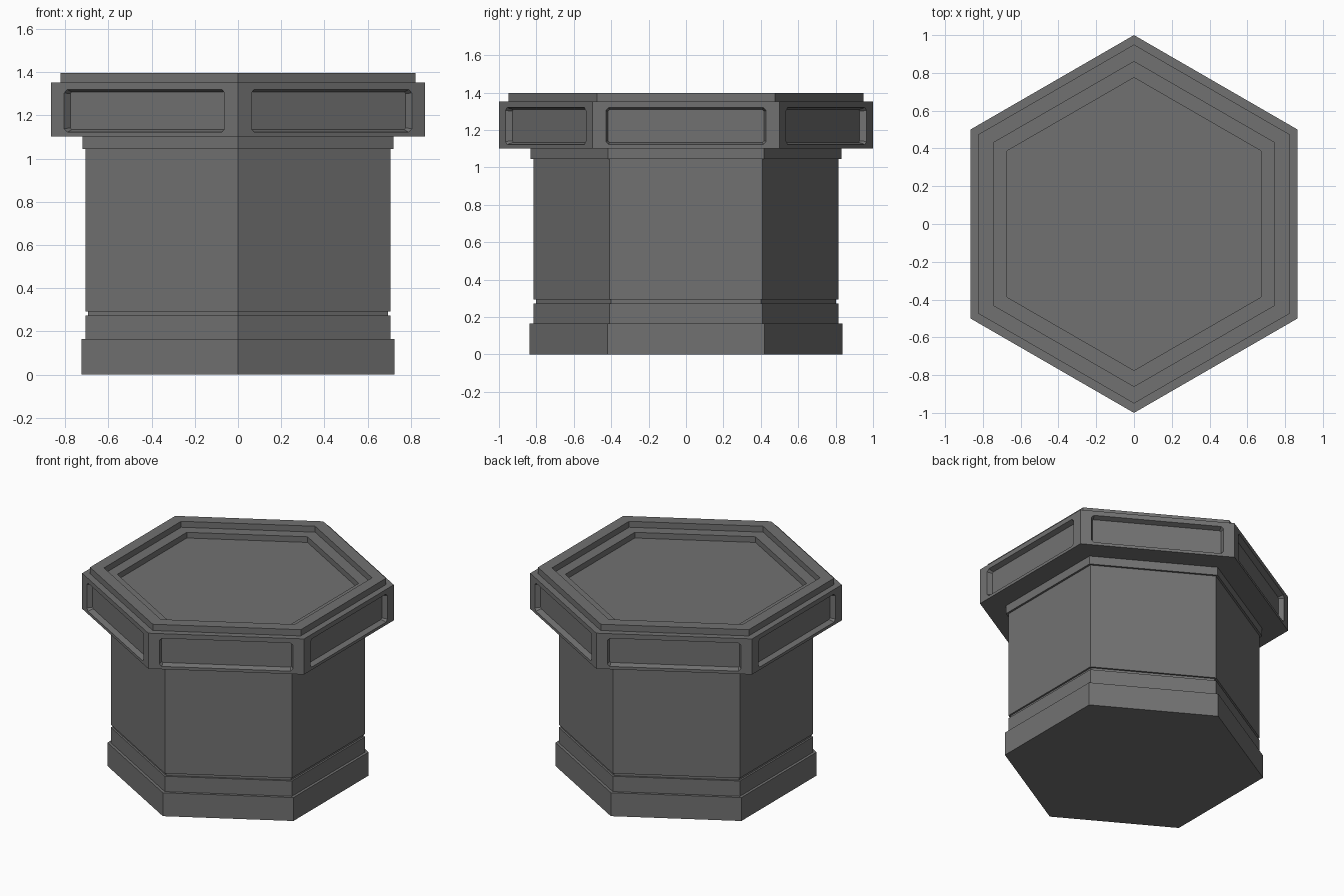
import bpy, bmesh
from math import radians, cos, sin
from mathutils import Matrix, Vector

if "Cube" in bpy.data.objects:
    bpy.data.objects.remove(bpy.data.objects["Cube"])

APOTHEM = cos(radians(30))

# Dark grey stone
stone = bpy.data.materials.new("dark_stone")
stone.diffuse_color = (0.167, 0.167, 0.167, 1)
stone.use_nodes = True
stone.node_tree.nodes["Principled BSDF"].inputs["Base Color"].default_value = stone.diffuse_color


def make_object(name, bm):
    bmesh.ops.recalc_face_normals(bm, faces=bm.faces)
    mesh = bpy.data.meshes.new(name)
    bm.to_mesh(mesh)
    bm.free()
    mesh.materials.append(stone)
    obj = bpy.data.objects.new(name, mesh)
    bpy.context.collection.objects.link(obj)
    return obj


def loft(bm, rings):
    """Skin a list of equal-length point rings and cap both ends."""
    rings = [[bm.verts.new(p) for p in ring] for ring in rings]
    n = len(rings[0])
    for a, b in zip(rings, rings[1:]):
        for i in range(n):
            j = (i + 1) % n
            bm.faces.new((a[i], a[j], b[j], b[i]))
    bm.faces.new(rings[0][::-1])
    bm.faces.new(rings[-1])


def hex_part(name, profile):
    """Hexagonal solid from (corner radius, height) pairs."""
    bm = bmesh.new()
    angles = [radians(30 + 60 * k) for k in range(6)]
    loft(bm, [[(r * cos(a), r * sin(a), z) for a in angles] for r, z in profile])
    return make_object(name, bm)


def panel_ring(x, half_w, half_h, c, zc):
    """Rectangle with clipped corners, standing in the plane at distance x."""
    pts = [(half_w, half_h - c), (half_w - c, half_h)]
    pts += [(-y, z) for y, z in pts[::-1]]
    pts += [(-y, -z) for y, z in pts]
    return [Vector((x, y, zc + z)) for y, z in pts]


# Plinth, grooved band, shaft and neck collar
hex_part("pedestal_body", [
    (0.838, 0), (0.838, 0.165), (0.816, 0.165), (0.816, 0.273),
    (0.802, 0.273), (0.802, 0.293), (0.816, 0.293), (0.816, 1.044),
    (0.832, 1.044), (0.832, 1.102)])

# Wide cap with raised rim and stepped tray on top
cap = hex_part("pedestal_cap", [
    (1.0, 1.102), (1.0, 1.353), (0.95, 1.353), (0.95, 1.397),
    (0.86, 1.397), (0.86, 1.355), (0.775, 1.355), (0.775, 1.315)])

# Sunken panels on the six cap sides
depth, slope, zc = 0.035, 0.012, 1.221
half_w, half_h = 0.429, 0.099
bm = bmesh.new()
for k in range(6):
    turn = Matrix.Rotation(radians(60 * k), 3, 'Z')
    rings = [panel_ring(APOTHEM + 0.02, half_w, half_h, 0.016, zc),
             panel_ring(APOTHEM, half_w, half_h, 0.016, zc),
             panel_ring(APOTHEM - depth, half_w - slope, half_h - slope, 0.008, zc)]
    loft(bm, [[turn @ p for p in ring] for ring in rings])
cutter = make_object("panel_cutter", bm)
cutter.hide_render = True
cutter.display_type = 'WIRE'

cut = cap.modifiers.new("panels", 'BOOLEAN')
cut.operation = 'DIFFERENCE'
cut.solver = 'EXACT'
cut.object = cutter
